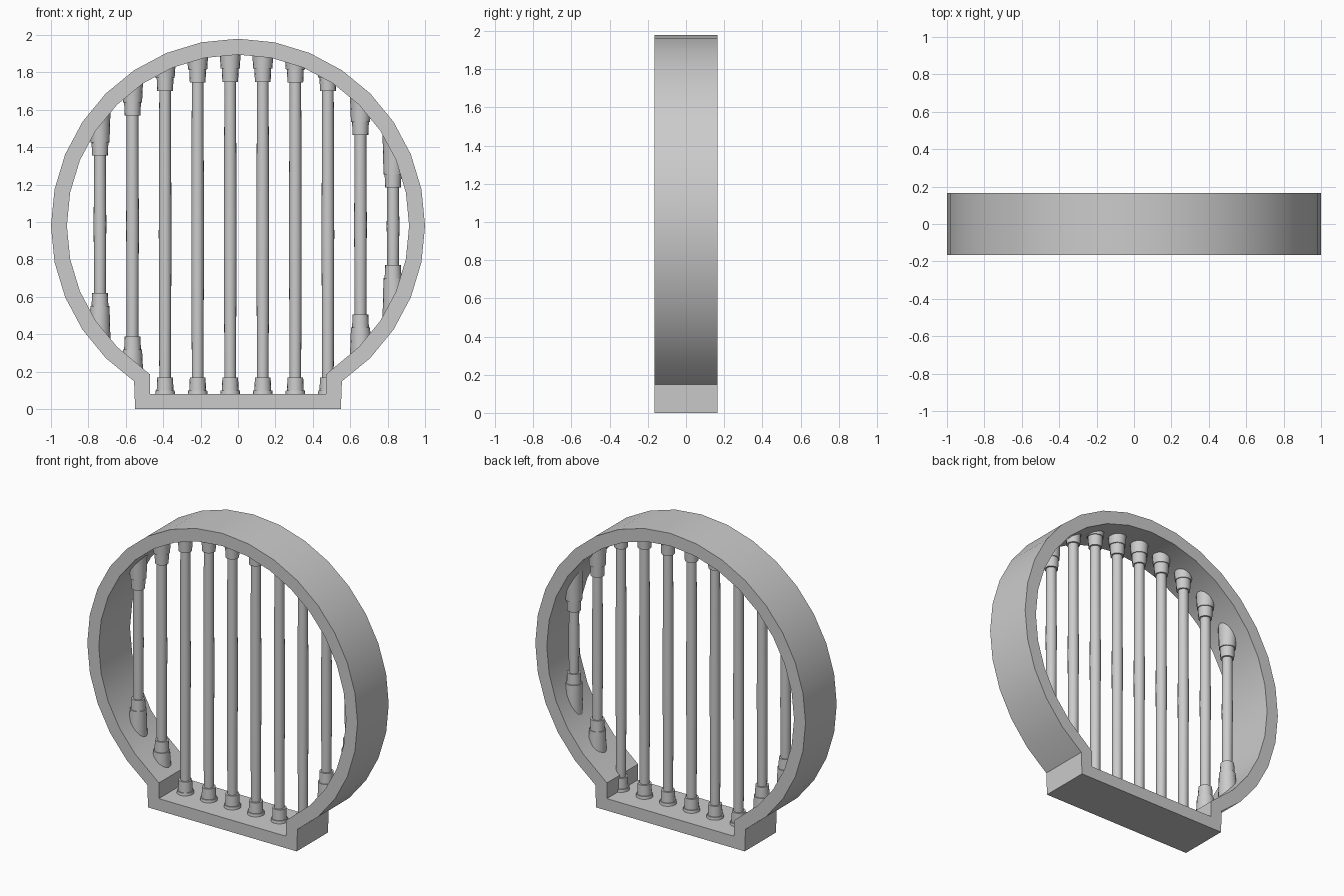
import bpy, bmesh
from math import sin, cos, pi, sqrt, radians

if "Cube" in bpy.data.objects:
    bpy.data.objects.remove(bpy.data.objects["Cube"])

ZC = 0.98          # ring centre height
DEPTH = 0.165      # half depth of the frame


def finish(bm, name):
    bmesh.ops.recalc_face_normals(bm, faces=bm.faces)
    me = bpy.data.meshes.new(name)
    bm.to_mesh(me)
    bm.free()
    ob = bpy.data.objects.new(name, me)
    bpy.context.collection.objects.link(ob)
    bpy.ops.object.select_all(action='DESELECT')
    ob.select_set(True)
    bpy.context.view_layer.objects.active = ob
    bpy.ops.object.shade_smooth_by_angle(angle=radians(30))
    return ob


# Round window frame with a squared-off sill, 32-sided circle
def arc(r):
    return [(r * sin(i * pi / 16), ZC - r * cos(i * pi / 16)) for i in range(3, 30)]


outer = [(0.55, 0)] + arc(1.0) + [(-0.55, 0)]
inner = [(0.47, 0.08)] + arc(0.915) + [(-0.47, 0.08)]
inner[1], inner[-2] = (0.47, 0.185), (-0.47, 0.185)

bm = bmesh.new()
loops = [[bm.verts.new((x, y, z)) for x, z in pts]
         for pts, y in ((outer, -DEPTH), (outer, DEPTH), (inner, DEPTH), (inner, -DEPTH))]
n = len(outer)
for k in range(4):
    a, b = loops[k], loops[(k + 1) % 4]
    for i in range(n):
        j = (i + 1) % n
        bm.faces.new((a[i], a[j], b[j], b[i]))
finish(bm, "window_frame")


# Lathed bar with collars and plugs whose ends are buried in the frame
def bar(index, x, low, high):
    sides = 16

    def end_height(vx, top):
        h = sqrt(0.955 ** 2 - vx ** 2)
        if top:
            return ZC + h
        return 0.04 if low < 0.2 else ZC - h

    mid = (low + high) / 2
    foot = [(None, 0.058), (low, 0.051), (low, 0.045), (low + 0.07, 0.042),
            (low + 0.07, 0.031)]
    head = [(high - 0.07, 0.031), (high - 0.07, 0.042), (high, 0.045),
            (high, 0.051), (None, 0.058)]
    profile = foot + [(mid, 0.034)] + head
    bm = bmesh.new()
    rings = []
    for k, (z, r) in enumerate(profile):
        ring = []
        for s in range(sides):
            a = 2 * pi * s / sides
            vx = x + r * cos(a)
            vz = end_height(vx, k > 0) if z is None else z
            ring.append(bm.verts.new((vx, r * sin(a), vz)))
        rings.append(ring)
    for a, b in zip(rings, rings[1:]):
        for s in range(sides):
            t = (s + 1) % sides
            bm.faces.new((a[s], a[t], b[t], b[s]))
    bm.faces.new(rings[0])
    bm.faces.new(rings[-1])
    finish(bm, f"bar_{index}")


# Plug edge heights (bottom, top) of each bar, left to right
spans = [(0.55, 1.425), (0.318, 1.64), (0.098, 1.77), (0.098, 1.815), (0.098, 1.82),
         (0.098, 1.82), (0.098, 1.815), (0.098, 1.77), (0.435, 1.535), (0.70, 1.255)]
for i, (low, high) in enumerate(spans):
    bar(i + 1, -0.738 + 0.1741 * i, low, high)
